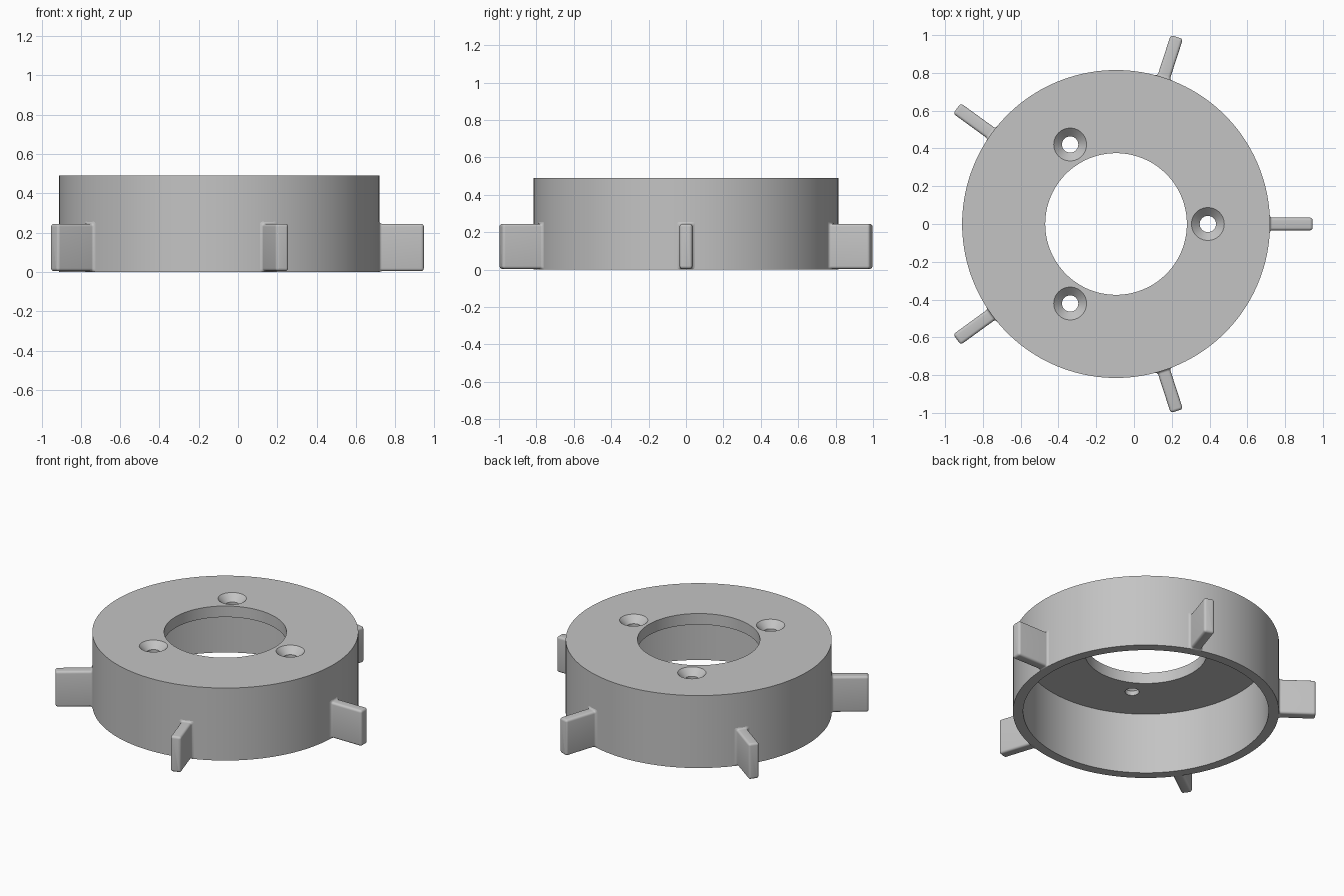
import bpy, bmesh
from math import sin, cos, pi, radians, sqrt
from mathutils import Matrix

cube = bpy.data.objects.get("Cube")
if cube:
    bpy.data.objects.remove(cube, do_unlink=True)

CENTRE_X = -0.095
DRUM_R, DRUM_H, PLATE_Z = 0.815, 0.49, 0.415
BORE_R, WALL_R = 0.375, 0.752
FIN_TIP, FIN_HALF, FIN_LOW, FIN_TOP = 1.041, 0.034, 0.004, 0.245
ROUND = 0.015

grey = bpy.data.materials.new("light grey")
grey.use_nodes = True
colour = (0.55, 0.55, 0.55, 1)
grey.diffuse_color = colour
grey.node_tree.nodes["Principled BSDF"].inputs["Base Color"].default_value = colour


def make_object(name, rings, closed, matrix=Matrix()):
    """Skin a list of point rings; join last to first if closed, else cap the ends."""
    bm = bmesh.new()
    loops = [[bm.verts.new(p) for p in ring] for ring in rings]
    pairs = list(zip(loops, loops[1:]))
    if closed:
        pairs.append((loops[-1], loops[0]))
    else:
        bm.faces.new(loops[0])
        bm.faces.new(loops[-1])
    for a, b in pairs:
        n = len(a)
        for i in range(n):
            j = (i + 1) % n
            bm.faces.new((a[i], a[j], b[j], b[i]))
    bmesh.ops.recalc_face_normals(bm, faces=bm.faces)
    bm.transform(matrix)
    mesh = bpy.data.meshes.new(name)
    bm.to_mesh(mesh)
    bm.free()
    mesh.materials.append(grey)
    obj = bpy.data.objects.new(name, mesh)
    bpy.context.collection.objects.link(obj)
    return obj


def select(obj):
    bpy.ops.object.select_all(action='DESELECT')
    obj.select_set(True)
    bpy.context.view_layer.objects.active = obj


def circle(r, z, n):
    return [(r * cos(2 * pi * i / n), r * sin(2 * pi * i / n), z) for i in range(n)]


def fin_section(x, grow, corner):
    """Rounded rectangle across the fin at distance x, grown outward by grow."""
    w = FIN_HALF + grow
    low, top = max(0.0, FIN_LOW - grow), FIN_TOP + grow
    corners = [(w, top, 0), (-w, top, 1), (-w, low, 2), (w, low, 3)]
    points = []
    for y, z, quarter in corners:
        cy = y - corner * (1 if y > 0 else -1)
        cz = z - corner * (1 if z == top else -1)
        for k in range(5):
            a = (quarter + k / 4) * pi / 2
            points.append((x, cy + corner * cos(a), cz + corner * sin(a)))
    return points


place = Matrix.Translation((CENTRE_X, 0, 0))

# Hollow drum with an annular top plate
profile = [(BORE_R, PLATE_Z), (WALL_R, PLATE_Z), (WALL_R, 0),
           (DRUM_R, 0), (DRUM_R, DRUM_H), (BORE_R, DRUM_H)]
drum = make_object("drum", [circle(r, z, 160) for r, z in profile], True, place)

# Three countersunk screw holes
hole_profile = [(0.043, PLATE_Z - 0.05), (0.043, DRUM_H - 0.044),
                (0.087, DRUM_H), (0.087, DRUM_H + 0.05)]
for i in range(3):
    spot = place @ Matrix.Rotation(radians(120 * i), 4, 'Z') @ Matrix.Translation((0.486, 0, 0))
    cutter = make_object("hole_cutter", [circle(r, z, 48) for r, z in hole_profile], False, spot)
    cutter.hide_render = True
    cut = drum.modifiers.new("screw_hole", 'BOOLEAN')
    cut.operation = 'DIFFERENCE'
    cut.solver = 'EXACT'
    cut.object = cutter
    select(drum)
    bpy.ops.object.modifier_apply(modifier=cut.name)
    bpy.data.objects.remove(cutter, do_unlink=True)
select(drum)
bpy.ops.object.shade_smooth_by_angle(angle=radians(30))

# Five radial fins with a filleted root and rounded tip
sections = [fin_section(DRUM_R - 0.02, ROUND, ROUND)]
for k in range(6):
    d = ROUND * k / 5
    sections.append(fin_section(DRUM_R - 0.002 + d, ROUND - sqrt(ROUND ** 2 - (ROUND - d) ** 2), ROUND))
for k in range(5):
    a = k / 4 * pi / 2
    inset = ROUND * (1 - cos(a))
    sections.append(fin_section(FIN_TIP - ROUND + ROUND * sin(a), -inset, max(0.001, ROUND - inset)))
for i in range(5):
    fin = make_object(f"fin_{i + 1}", sections, False,
                      place @ Matrix.Rotation(radians(72 * i), 4, 'Z'))
    select(fin)
    bpy.ops.object.shade_smooth_by_angle(angle=radians(40))
